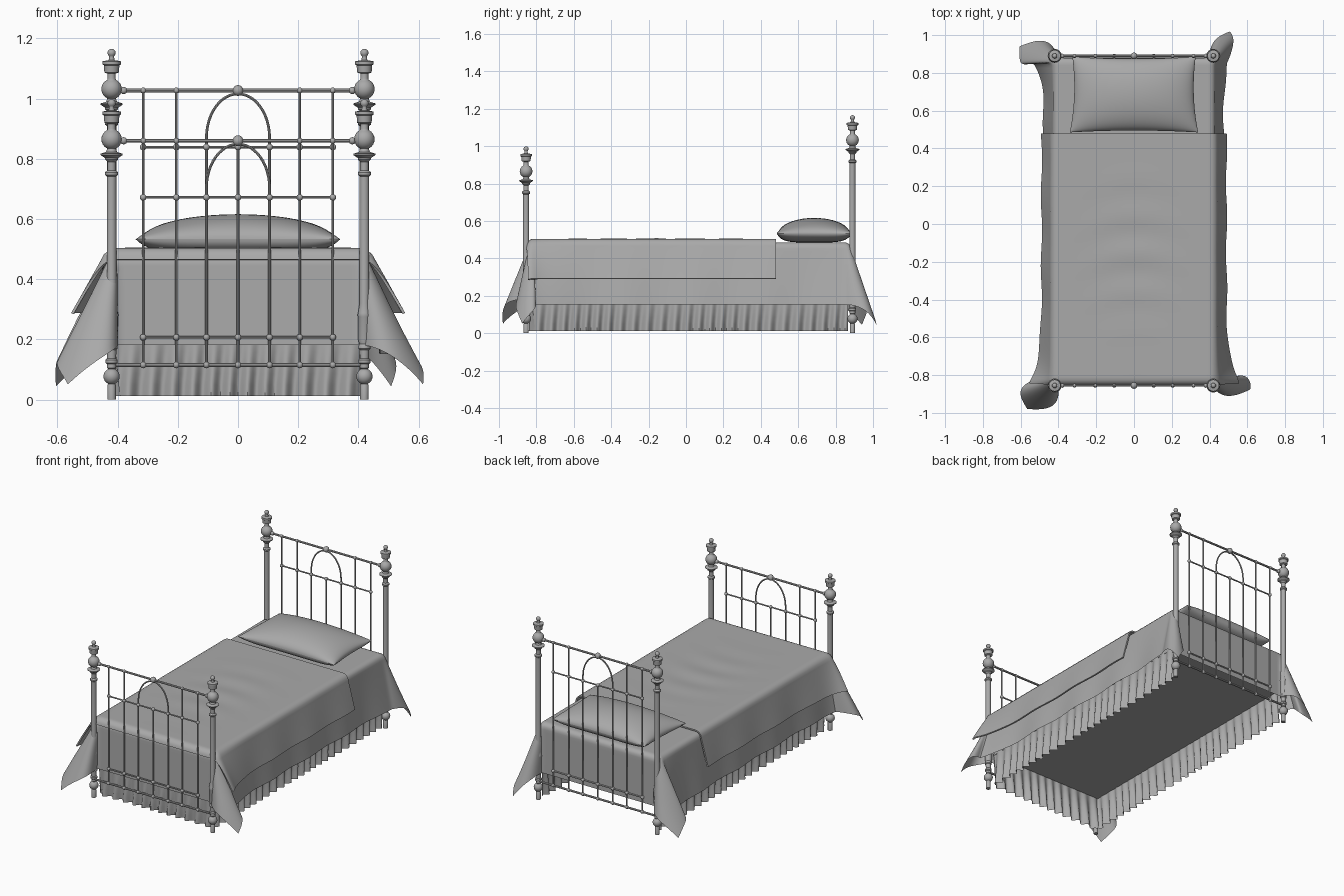
import bpy, math

if "Cube" in bpy.data.objects:
    bpy.data.objects.remove(bpy.data.objects["Cube"])

def make(name, verts, faces):
    me = bpy.data.meshes.new(name)
    me.from_pydata(verts, [], faces)
    me.update()
    ob = bpy.data.objects.new(name, me)
    bpy.context.collection.objects.link(ob)
    return ob

def grid(name, nu, nv, fn):
    """Sheet of quads; fn(s, t) with s, t in 0..1 gives the point."""
    verts = [fn(i / nu, j / nv) for j in range(nv + 1) for i in range(nu + 1)]
    w = nu + 1
    faces = [(j*w+i, j*w+i+1, (j+1)*w+i+1, (j+1)*w+i) for j in range(nv) for i in range(nu)]
    return make(name, verts, faces)

def lathe(name, profile, x, y, n=24):
    verts = [(x + r*math.cos(2*math.pi*k/n), y + r*math.sin(2*math.pi*k/n), z)
             for r, z in profile for k in range(n)]
    faces = [(j*n+k, j*n+(k+1) % n, (j+1)*n+(k+1) % n, (j+1)*n+k)
             for j in range(len(profile)-1) for k in range(n)]
    faces += [tuple(reversed(range(n))), tuple(range((len(profile)-1)*n, len(profile)*n))]
    return make(name, verts, faces)

def arc(r, z, a0=-65, a1=65, n=8):
    """Ball part of a turned profile."""
    out = []
    for k in range(n + 1):
        a = math.radians(a0 + (a1 - a0)*k/n)
        out.append((r*math.cos(a), z + r*math.sin(a)))
    return out

def tubes(name, paths, radius):
    cu = bpy.data.curves.new(name, 'CURVE')
    cu.dimensions = '3D'
    cu.bevel_depth = radius
    cu.bevel_resolution = 2
    cu.use_fill_caps = True
    for p in paths:
        sp = cu.splines.new('POLY')
        sp.points.add(len(p) - 1)
        for pt, co in zip(sp.points, p):
            pt.co = (*co, 1)
    ob = bpy.data.objects.new(name, cu)
    bpy.context.collection.objects.link(ob)

# Turned posts and barred panels; lift raises the headboard above the footboard
def bed_end(name, y, lift):
    low = [(.014, 0), (.014, .048)] + arc(.027, .077) + [
        (.015, .105), (.015, .118), (.02, .122), (.02, .132), (.015, .137), (.016, .165),
        (.02, .169), (.02, .178), (.017, .184), (.021, .2), (.021, .275), (.023, .28),
        (.021, .288), (.016, .32)]
    top = [(.016, .742), (.022, .747), (.022, .755), (.014, .762), (.014, .79), (.022, .798),
           (.022, .803), (.037, .813), (.037, .817), (.018, .823)] + arc(.034, .865) + [
           (.013, .9), (.013, .916), (.024, .92), (.026, .944), (.031, .947), (.031, .957),
           (.01, .961), (.008, .972)] + arc(.0135, .985, -50, 88)
    prof = low + [(r, z + lift) for r, z in top]
    for s, side in ((-1, "left"), (1, "right")):
        lathe(f"{name}_post_{side}", prof, s*.42, y)
    zt, zm = .86 + lift, .672 + lift
    tubes(name + "_main_rails", [[(-.42, y, z), (.42, y, z)] for z in (zt, .115)], .0065)
    bars = [[(-.315, y, z), (.315, y, z)] for z in (zm, .207)]
    bars += [[(x, y, .115), (x, y, zt)] for x in (-.315, -.205, .205, .315)]
    bars += [[(x, y, .115), (x, y, zm)] for x in (-.105, 0, .105)]
    arch = [(.105*math.cos(math.pi*k/24), y, zm + .03 + .147*math.sin(math.pi*k/24)) for k in range(25)]
    bars.append([(.105, y, zm)] + arch + [(-.105, y, zm)])
    tubes(name + "_bars", bars, .0045)
    # Joint knobs
    xs = (-.315, -.205, -.105, 0, .105, .205, .315)
    knobs = [(x, z, .011) for z in (zm, .207, .115) for x in xs]
    knobs += [(x, zt, .01) for x in (-.315, -.205, .205, .315)]
    knobs += [(-.38, zt, .012), (.38, zt, .012), (0, zt, .018)]
    for i, (x, z, r) in enumerate(knobs):
        lathe(f"{name}_knob_{i}", arc(r, z, -88, 88, 8), x, y, 12)

bed_end("footboard", -.855, 0)
bed_end("headboard", .89, .167)

# Mattress
bpy.ops.mesh.primitive_cube_add(size=1, location=(0, .02, .345))
mattress = bpy.context.object
mattress.name = "mattress"
mattress.scale = (.81, 1.68, .25)

# Draped cloth: rounded over the edges, hanging down, with folds flaring at the corners
def drop(e, R, slope):
    if e <= 0:
        return 0, 0
    if e < R*math.pi/2:
        return R*math.sin(e/R), R*(1 - math.cos(e/R))
    rest = e - R*math.pi/2
    return R + slope*rest, R + rest

def drape(name, hx, y0, y1, z, R, slope, side, front, back, corners, nu, nv):
    def fn(s, t):
        u = (2*s - 1)*(hx + side)
        v = y0 - front + t*(y1 - y0 + front + back)
        sx, sy = (1 if u > 0 else -1), (1 if v > (y0 + y1)/2 else -1)
        a = max(0, abs(u) - hx)
        b = max(0, y0 - v, v - y1)
        x, y = max(-hx, min(hx, u)), max(y0, min(y1, v))
        r = math.hypot(a, b)
        phi = math.atan2(b, a) if r > 0 else 0
        c, d = math.cos(phi), math.sin(phi)
        out, down = drop(r, R, .02 + (slope - .02)*c*c)
        # corner fold: bulge direction, sideways spread of the fold, flare of the adjoining side
        bx, by, spread, flare = corners[(sx, sy)]
        k = max(0, r - .02)/.45
        near = math.exp(-max(0, v - y0 if sy < 0 else y1 - v)/.1)
        f = max(0, math.sin(2*phi))*k
        w = math.sin(4*phi)*k*spread/max(.01, math.hypot(bx, by))
        w *= -sx if by > 0 else sx
        x += sx*(out*c + flare*near*k*c*c) + bx*f - by*w
        y += sy*out*d + by*f + bx*w
        # gentle ripples in the hanging sides and creases on top
        if r > 0:
            x += sx*c*c*k*.008*math.sin(v*17 + sx)
            down *= 1 - .05*math.sin(2*phi)**2
            return (x, y, z - down)
        crease = .003*math.sin(v*30 + 24*u*u)*math.exp(-(u/.2)**2 - ((v + .15)/.35)**2)
        return (x, y, z + crease)
    return grid(name, nu, nv, fn)

drape("sheet", .40, -.81, .85, .485, .03, .15, .35, .32, .33,
      {(-1, -1): (-.09, -.13, .08, .03), (1, -1): (.12, -.03, .06, .07),
       (-1, 1): (-.11, .05, .07, .07), (1, 1): (.04, .12, .03, .02)}, 100, 150)
blanket = drape("blanket", .405, -.815, .48, .50, .035, .26, .23, .055, 0,
      {(-1, -1): (-.06, -.05, 0, .12), (1, -1): (.06, -.05, 0, .13),
       (-1, 1): (0, 0, 0, 0), (1, 1): (0, 0, 0, 0)}, 80, 90)
m = blanket.modifiers.new("thickness", 'SOLIDIFY')
m.thickness = .009
m.offset = 0

# Pleated skirt on three sides
def skirt(s, t):
    L, W, X, Y = 1.69, .81, .405, -.825
    d = s*(2*L + W)
    amp = .002 + .014*(1 - t)
    wob = amp*math.sin(d*2*math.pi/.066 + 1.3*math.sin(d*9) + 1.8*t)
    z = .012 + .22*t
    if d < L:
        return (X + wob, Y + L - d, z)
    if d < L + W:
        return (X - (d - L), Y - wob, z)
    return (-X - wob, Y + d - L - W, z)
grid("pleated_skirt", 800, 6, skirt)

# Pillow: two domed halves meeting at a seam
def pillow_half(sign, height, power):
    def fn(s, t):
        u, v = -math.cos(math.pi*s), -math.cos(math.pi*t)
        x = .34*u*(1 - .05*(1 - v*v))*(1 - .02*(v + 1))
        y = .685 + .2*v*(1 - .05*(1 - u*u))
        h = height*max(0, (1 - abs(u)**power)*(1 - abs(v)**power))**.5
        return (x, y, .533 + sign*h)
    return grid("pillow_top" if sign > 0 else "pillow_bottom", 40, 28, fn)
pillow_half(1, .083, 2)
pillow_half(-1, .048, 5).data.flip_normals()

# Turn rails into meshes, smooth everything and give it a mid grey
bpy.ops.object.select_all(action='SELECT')
bpy.context.view_layer.objects.active = mattress
bpy.ops.object.convert(target='MESH')
bpy.ops.object.shade_smooth_by_angle(angle=math.radians(40))
grey = bpy.data.materials.new("mid_grey")
grey.diffuse_color = (.4, .4, .4, 1)
grey.use_nodes = True
grey.node_tree.nodes["Principled BSDF"].inputs["Base Color"].default_value = grey.diffuse_color
for ob in bpy.context.scene.objects:
    ob.data.materials.clear()
    ob.data.materials.append(grey)
